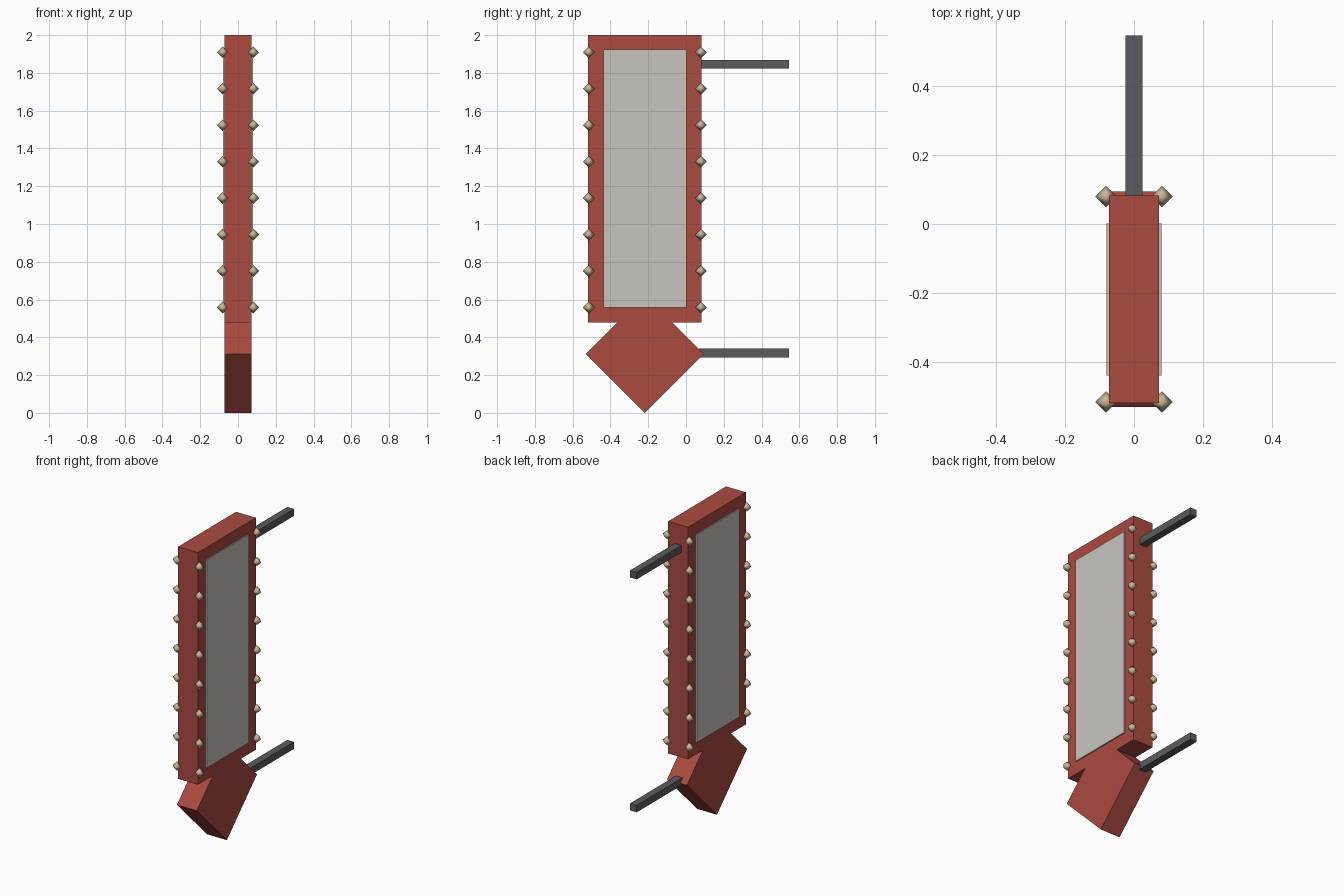
import bpy, bmesh, math
from mathutils import Matrix

if "Cube" in bpy.data.objects:
    bpy.data.objects.remove(bpy.data.objects["Cube"])


def material(name, rgb):
    m = bpy.data.materials.new(name)
    m.diffuse_color = (*rgb, 1)
    m.use_nodes = True
    m.node_tree.nodes["Principled BSDF"].inputs["Base Color"].default_value = m.diffuse_color
    return m


RED = material("brick red", (0.407, 0.069, 0.051))
PALE = material("pale grey", (0.578, 0.558, 0.515))
DARK = material("dark grey", (0.107, 0.107, 0.112))
BRASS = material("tan brass", (0.584, 0.479, 0.305))


def finish(name, bm, mat):
    me = bpy.data.meshes.new(name)
    bm.to_mesh(me)
    bm.free()
    me.materials.append(mat)
    ob = bpy.data.objects.new(name, me)
    bpy.context.collection.objects.link(ob)
    return ob


def box(name, centre, size, mat, roll=0.0):
    bm = bmesh.new()
    m = (Matrix.Translation(centre) @ Matrix.Rotation(roll, 4, 'X')
         @ Matrix.Diagonal((*size, 1)))
    bmesh.ops.create_cube(bm, size=1, matrix=m)
    return finish(name, bm, mat)


CY = -0.218  # middle of the sign in y

# Hanging board with a pale panel showing on both faces
box("sign_board", (0, CY, 1.239), (0.144, 0.60, 1.522), RED)
box("sign_panel", (0, CY, 1.241), (0.16, 0.44, 1.365), PALE)

# Square turned on its corner below the board
side = 0.312 * math.sqrt(2)
box("diamond_end", (0, CY, 0.312), (0.144, side, side), RED, math.pi / 4)

# Wall brackets
for name, z in (("upper_bracket", 1.845), ("lower_bracket", 0.317)):
    box(name, (0, 0.3075, z), (0.048, 0.475, 0.046), DARK)

# Octahedral studs along the four upright edges
bm = bmesh.new()
for x in (-0.081, 0.081):
    for y in (CY - 0.297, CY + 0.297):
        for i in range(8):
            z = 0.558 + i * 0.193
            bmesh.ops.create_uvsphere(bm, u_segments=4, v_segments=2, radius=0.031,
                                      matrix=Matrix.Translation((x, y, z)))
for f in bm.faces:
    f.smooth = True
finish("edge_studs", bm, BRASS)
